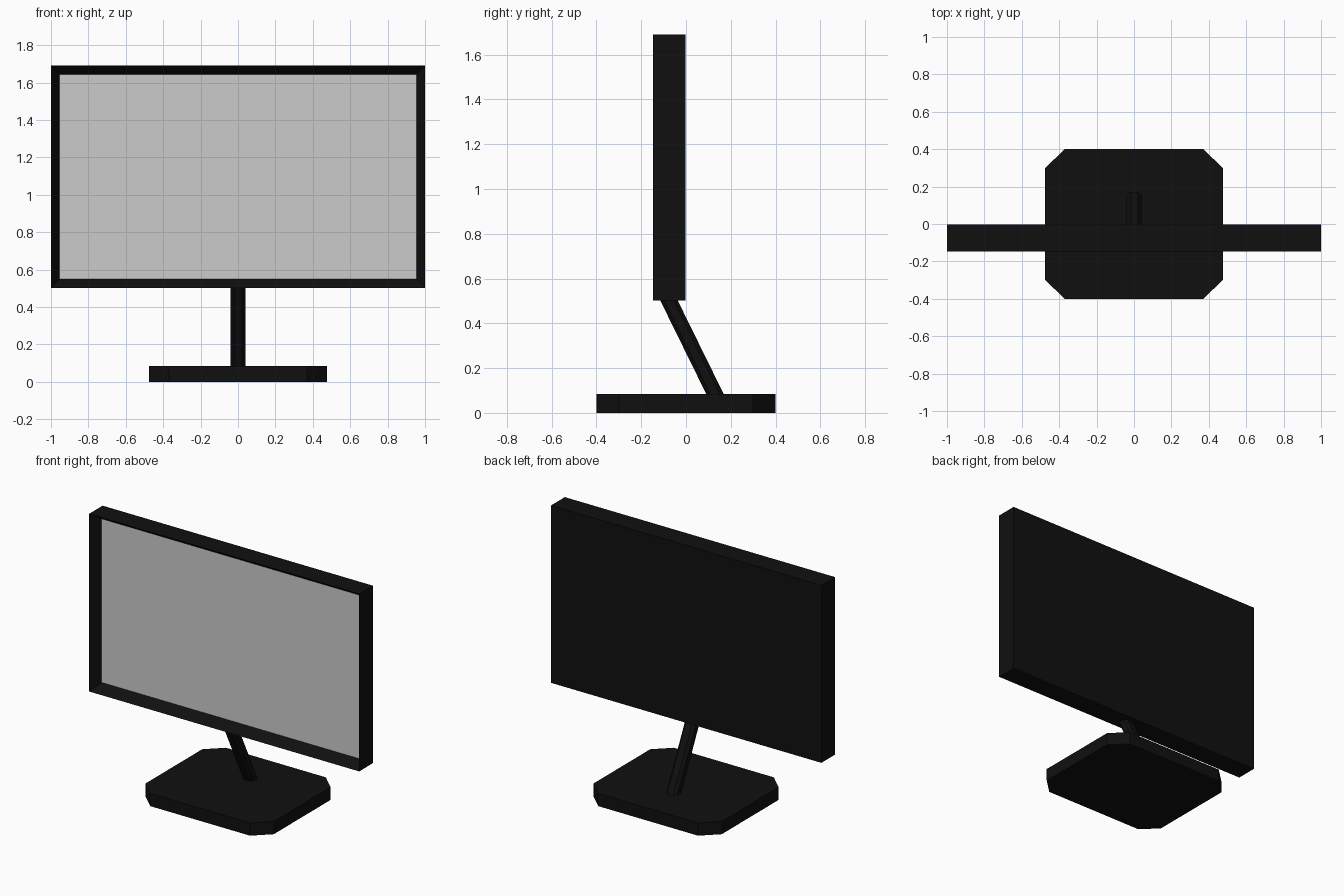
import bpy, bmesh

if "Cube" in bpy.data.objects:
    bpy.data.objects.remove(bpy.data.objects["Cube"])

black = bpy.data.materials.new("black_plastic")
black.diffuse_color = (0.005, 0.005, 0.005, 1)
black.use_nodes = True
black.node_tree.nodes["Principled BSDF"].inputs["Base Color"].default_value = black.diffuse_color


def finish(name, bm, mat=None):
    bmesh.ops.recalc_face_normals(bm, faces=bm.faces)
    mesh = bpy.data.meshes.new(name)
    bm.to_mesh(mesh)
    bm.free()
    if mat:
        mesh.materials.append(mat)
    obj = bpy.data.objects.new(name, mesh)
    bpy.context.collection.objects.link(obj)
    return obj


def chamfered_prism(name, hx, hy, cx, cy, bottom, top):
    """Cut-corner rectangle extruded from (y, z) bottom to (y, z) top."""
    outline = [(hx, hy - cy), (hx - cx, hy), (cx - hx, hy), (-hx, hy - cy),
               (-hx, cy - hy), (cx - hx, -hy), (hx - cx, -hy), (hx, cy - hy)]
    bm = bmesh.new()
    face = bm.faces.new([bm.verts.new((x, y + bottom[0], bottom[1])) for x, y in outline])
    ext = bmesh.ops.extrude_face_region(bm, geom=[face], use_keep_orig=True)
    verts = [v for v in ext["geom"] if isinstance(v, bmesh.types.BMVert)]
    bmesh.ops.translate(bm, verts=verts,
                        vec=(0, top[0] - bottom[0], top[1] - bottom[1]))
    return finish(name, bm, black)


# Base plate and leaning neck
chamfered_prism("base", 0.475, 0.4, 0.105, 0.1, (0, 0), (0, 0.085))
chamfered_prism("neck", 0.04, 0.039, 0.018, 0.018, (0.129, 0.085), (-0.076, 0.502))

# Monitor housing: box with a recessed front opening
X, Z0, Z1, FRONT, BACK, RECESS = 1.0, 0.502, 1.69, -0.147, -0.003, 0.068
bm = bmesh.new()
bmesh.ops.create_cube(bm, size=1)
bmesh.ops.scale(bm, verts=bm.verts, vec=(2 * X, BACK - FRONT, Z1 - Z0))
bmesh.ops.translate(bm, verts=bm.verts, vec=(0, (FRONT + BACK) / 2, (Z0 + Z1) / 2))
front = min(bm.faces, key=lambda f: f.calc_center_median().y)
bmesh.ops.inset_individual(bm, faces=[front], thickness=0.066)
bmesh.ops.translate(bm, verts=front.verts, vec=(0, RECESS, 0))
screen_pts = [v.co.copy() for v in front.verts]
bmesh.ops.delete(bm, geom=[front], context='FACES_ONLY')
finish("monitor_housing", bm, black)

# Screen panel filling the recess
bm = bmesh.new()
panel = bm.faces.new([bm.verts.new(p) for p in screen_pts])
panel_mesh = bpy.data.meshes.new("screen")
bm.to_mesh(panel_mesh)
bm.free()
bpy.context.collection.objects.link(bpy.data.objects.new("screen", panel_mesh))
